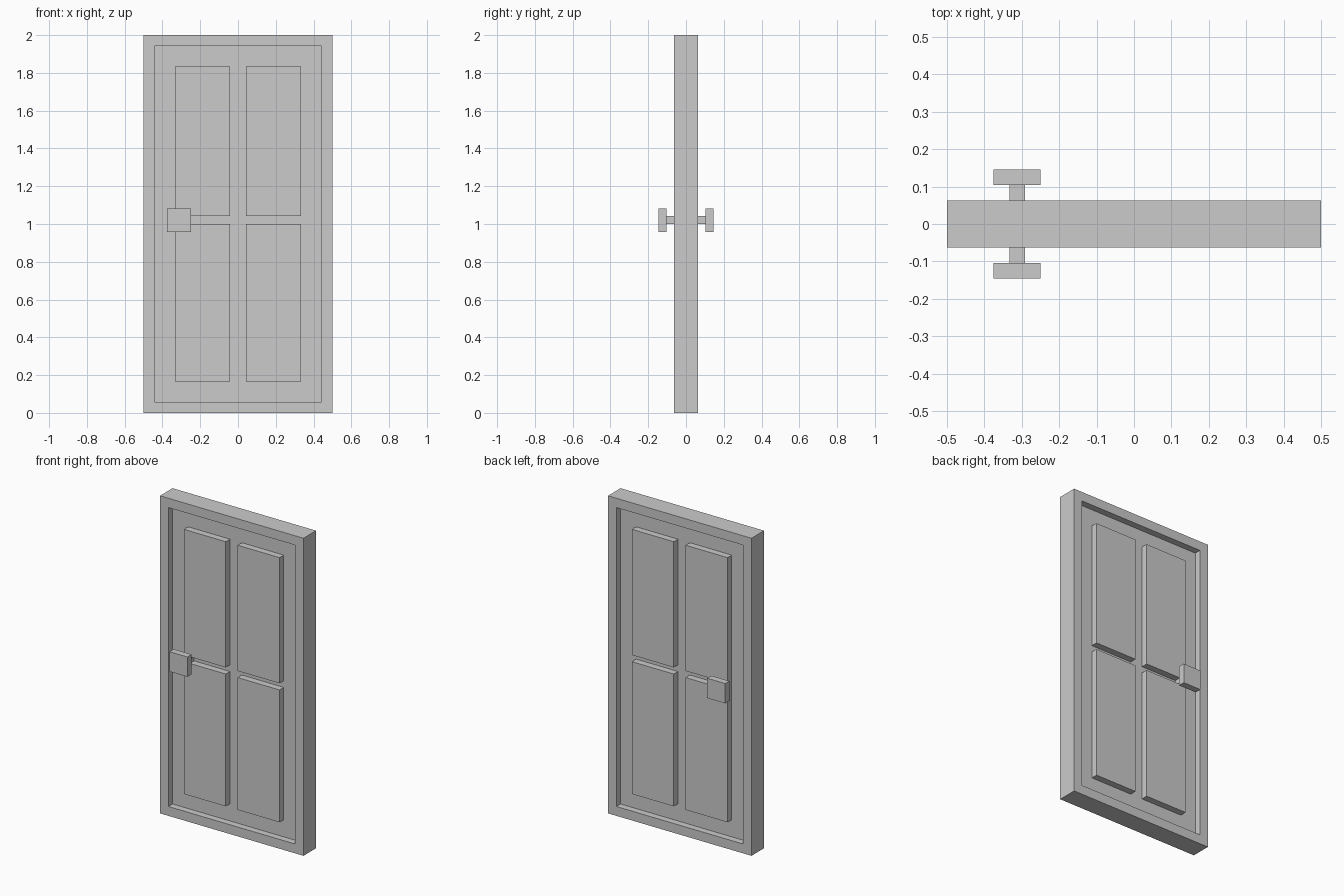
import bpy, bmesh
from mathutils import Vector

if "Cube" in bpy.data.objects:
    bpy.data.objects.remove(bpy.data.objects["Cube"])

U = 1 / 24          # design unit
HALF = 1.5 * U      # half thickness of the frame
CORE = 0.5 * U      # half thickness of the recessed slab


def add_box(bm, x0, x1, y0, y1, z0, z1):
    verts = bmesh.ops.create_cube(bm, size=1)["verts"]
    bmesh.ops.scale(bm, vec=(x1 - x0, y1 - y0, z1 - z0), verts=verts)
    bmesh.ops.translate(bm, vec=((x0 + x1) / 2, (y0 + y1) / 2, (z0 + z1) / 2), verts=verts)


def finish(bm, name):
    bmesh.ops.recalc_face_normals(bm, faces=bm.faces)
    mesh = bpy.data.meshes.new(name)
    bm.to_mesh(mesh)
    bm.free()
    obj = bpy.data.objects.new(name, mesh)
    bpy.context.collection.objects.link(obj)
    return obj


def box(name, *bounds):
    bm = bmesh.new()
    add_box(bm, *bounds)
    return finish(bm, name)


# Frame and recessed slab: front and back faces inset, then pushed inward
bm = bmesh.new()
add_box(bm, -0.5, 0.5, -HALF, HALF, 0, 2)
bm.normal_update()
sides = [f for f in bm.faces if abs(f.normal.y) > 0.9]
bmesh.ops.inset_individual(bm, faces=sides, thickness=2 * U)
for face in sides:
    push = -face.normal * (HALF - CORE)
    new = bmesh.ops.extrude_discrete_faces(bm, faces=[face])["faces"][0]
    bmesh.ops.translate(bm, vec=Vector(push), verts=new.verts)
finish(bm, "door_frame")

for side, s in (("front", -1), ("back", 1)):
    def depth(a, b):
        return sorted((s * a, s * b))

    # Raised panels, two columns by two rows
    for col, x in (("left", -8 * U), ("right", U)):
        for row, z0, z1 in (("lower", 4 * U, 24 * U), ("upper", 25 * U, 44 * U)):
            box(f"{side}_{row}_{col}_panel", x, x + 7 * U, *depth(CORE, HALF), z0, z1)

    # Handle stem and square knob
    box(f"{side}_handle_stem", -8 * U, -7 * U, *depth(CORE, 2.5 * U), 24 * U, 25 * U)
    box(f"{side}_handle_knob", -9 * U, -6 * U, *depth(2.5 * U, 3.5 * U), 23 * U, 26 * U)
